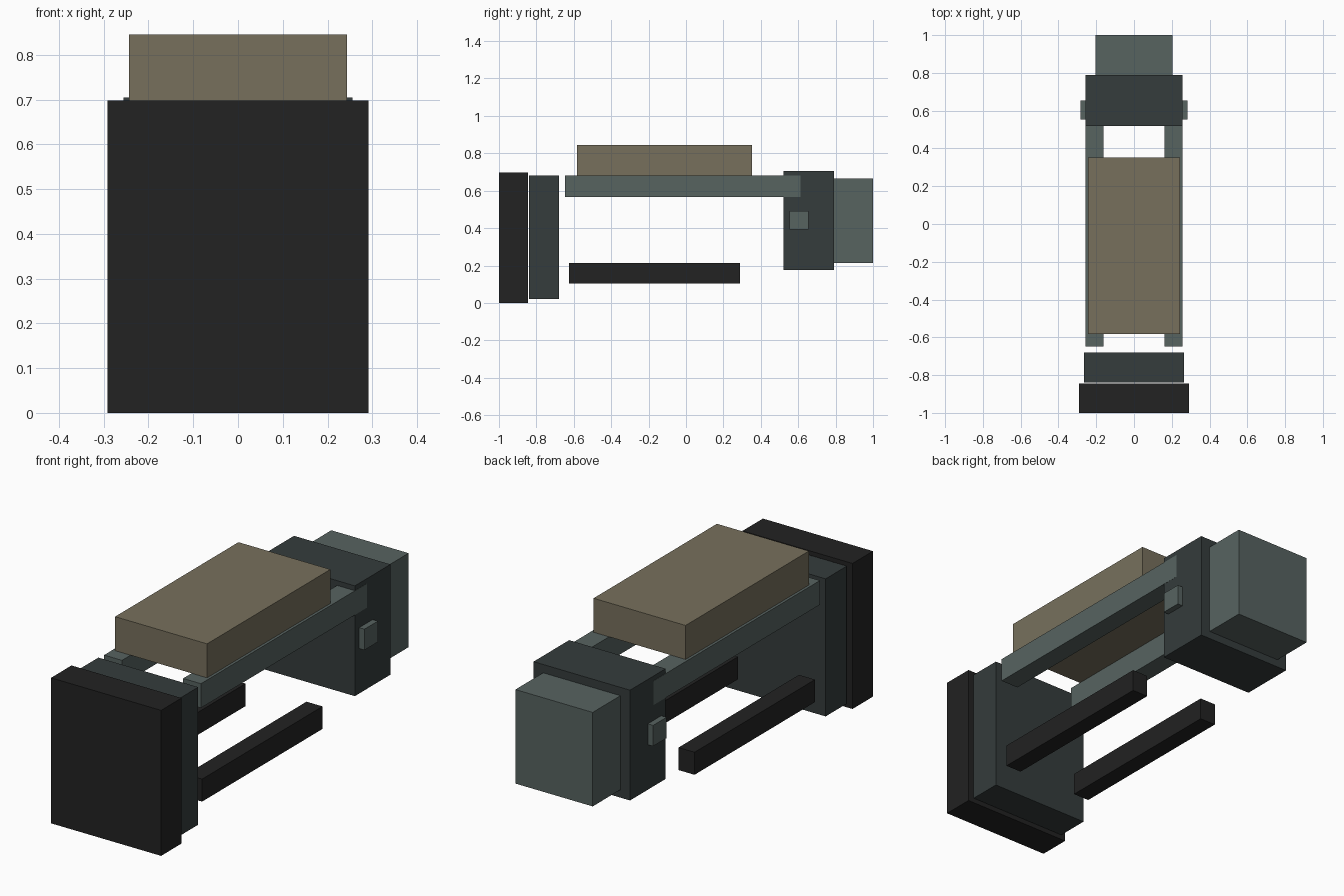
import bpy

cube = bpy.data.objects.get("Cube")
if cube:
    bpy.data.objects.remove(cube, do_unlink=True)


def material(name, rgb):
    mat = bpy.data.materials.new(name)
    mat.use_nodes = True
    colour = (*rgb, 1)
    mat.diffuse_color = colour
    mat.node_tree.nodes["Principled BSDF"].inputs["Base Color"].default_value = colour
    return mat


BLACK = material("matte black", (0.016, 0.016, 0.016))
SLATE = material("dark slate", (0.035, 0.045, 0.045))
STEEL = material("grey green steel", (0.095, 0.125, 0.118))
TAN = material("tan", (0.185, 0.163, 0.108))


def box(name, x, y, z, mat):
    """Box from its (min, max) extents on each axis."""
    spans = (x, y, z)
    bpy.ops.mesh.primitive_cube_add(size=1, location=[(a + b) / 2 for a, b in spans])
    obj = bpy.context.object
    obj.name = name
    obj.scale = [b - a for a, b in spans]
    bpy.ops.object.transform_apply(location=False, rotation=False, scale=True)
    obj.data.materials.append(mat)


def centred(name, half_width, y, z, mat):
    box(name, (-half_width, half_width), y, z, mat)


def pair(name, inner, outer, y, z, mat):
    box("left_" + name, (inner, outer), y, z, mat)
    box("right_" + name, (-outer, -inner), y, z, mat)


# Front plates
centred("front_plate", 0.292, (-1, -0.845), (0, 0.698), BLACK)
centred("front_backing", 0.265, (-0.84, -0.68), (0.02, 0.68), SLATE)

# Top block resting on the side rails
centred("top_block", 0.244, (-0.583, 0.352), (0.682, 0.845), TAN)
pair("rail", 0.162, 0.257, (-0.648, 0.612), (0.566, 0.682), STEEL)

# Lower bars
pair("lower_bar", 0.162, 0.247, (-0.625, 0.288), (0.105, 0.213), BLACK)

# Rear housing, its side lugs and the tail block
centred("rear_housing", 0.256, (0.52, 0.79), (0.176, 0.705), SLATE)
pair("side_lug", 0.25, 0.284, (0.553, 0.655), (0.392, 0.492), STEEL)
centred("tail_block", 0.205, (0.785, 1), (0.214, 0.665), STEEL)
